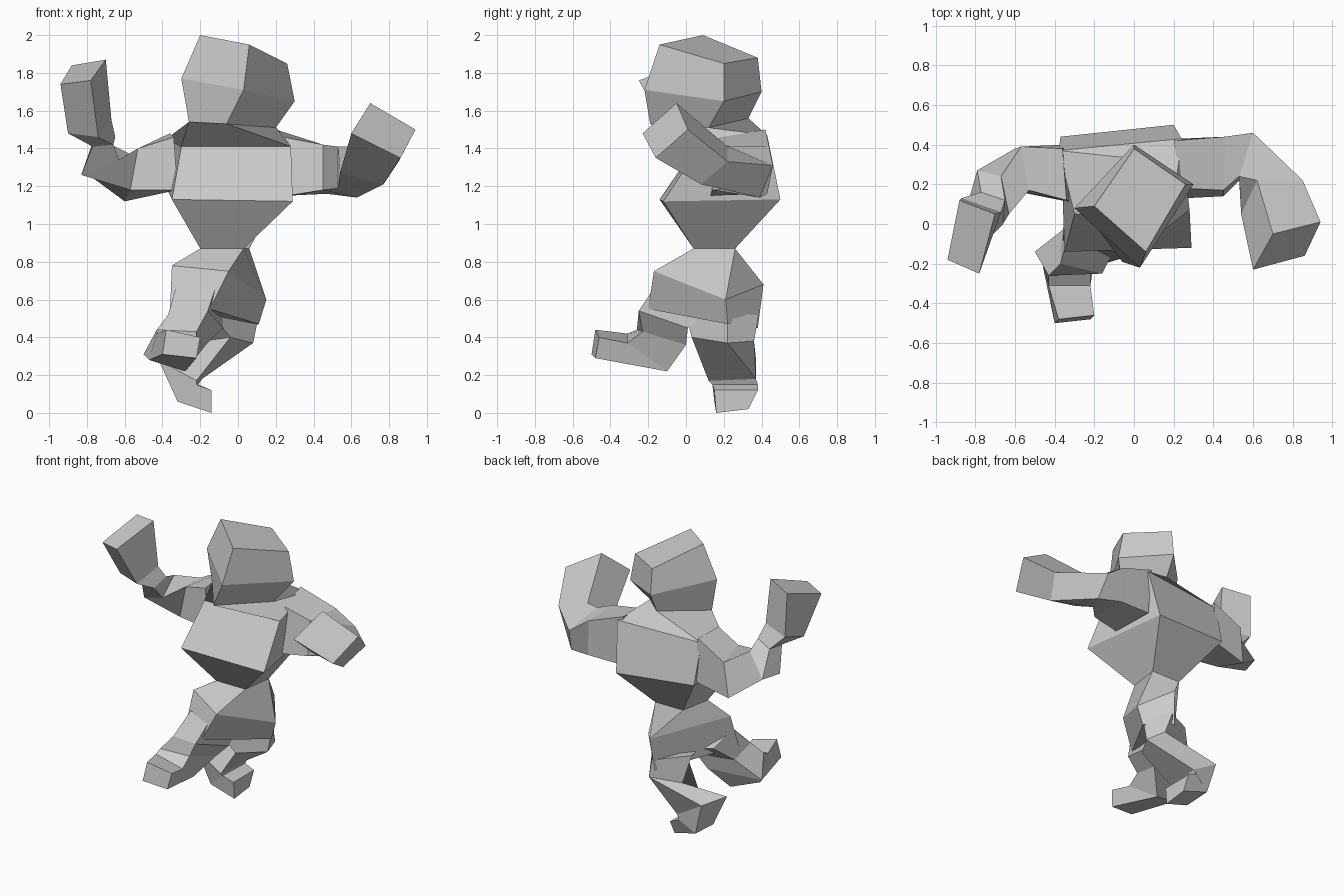
import bpy, bmesh


def loft(name, rings):
    """Skin four-sided cross-sections into a capped, flat-shaded solid."""
    bm = bmesh.new()
    loops = [[bm.verts.new(p) for p in ring] for ring in rings]
    for a, b in zip(loops, loops[1:]):
        for i in range(4):
            j = (i + 1) % 4
            bm.faces.new((a[i], a[j], b[j], b[i]))
    bm.faces.new(loops[0][::-1])
    bm.faces.new(loops[-1])
    bmesh.ops.recalc_face_normals(bm, faces=bm.faces)
    mesh = bpy.data.meshes.new(name)
    bm.to_mesh(mesh)
    bm.free()
    obj = bpy.data.objects.new(name, mesh)
    bpy.context.collection.objects.link(obj)
    return obj


# Rings shared by neighbouring parts
waist = [(-.20, .04, .87), (.03, .04, .87), (.06, .26, .87), (-.16, .26, .87)]
neck = [(-.26, .08, 1.54), (-.06, -.19, 1.53), (.20, .12, 1.51), (0, .33, 1.56)]

# Blocky head turned to a corner
loft("head", [
    neck,
    [(-.30, .08, 1.77), (.03, -.22, 1.71), (.30, .20, 1.65), (0, .40, 1.70)],
    [(-.20, .09, 2.0), (.06, -.14, 1.95), (.26, .20, 1.85), (0, .38, 1.88)],
])

# Wedge torso from waist to neck
loft("torso", [
    waist,
    [(-.35, -.14, 1.13), (.29, -.12, 1.12), (.20, .50, 1.13), (-.37, .44, 1.17)],
    [(-.30, .05, 1.41), (.28, .07, 1.41), (.24, .43, 1.47), (-.38, .37, 1.45)],
    neck,
])

# Hips, a twisted block under the waist
loft("hips", [
    waist,
    [(-.35, .0, .78), (-.05, -.17, .75), (.15, .21, .60), (.0, .41, .68)],
    [(-.36, -.08, .54), (-.15, -.2, .55), (.11, .22, .47), (-.02, .38, .45)],
])

# Arm reaching forward, on the +x side
loft("left_arm", [
    [(.26, .13, 1.15), (.24, .43, 1.16), (.20, .42, 1.50), (.24, .18, 1.46)],
    [(.45, .14, 1.18), (.47, .43, 1.16), (.46, .44, 1.41), (.45, .17, 1.42)],
    [(.53, .22, 1.19), (.63, .39, 1.14), (.60, .46, 1.31), (.53, .24, 1.41)],
    [(.54, .05, 1.27), (.77, .08, 1.21), (.85, .22, 1.33), (.62, .22, 1.41)],
    [(.60, -.23, 1.48), (.86, -.16, 1.35), (.94, .01, 1.50), (.70, -.05, 1.64)],
])

# Arm raised, on the -x side, pinched at the wrist
loft("right_arm", [
    [(-.32, .11, 1.18), (-.34, .40, 1.18), (-.36, .38, 1.48), (-.34, .12, 1.46)],
    [(-.57, .16, 1.18), (-.60, .38, 1.12), (-.57, .39, 1.37), (-.53, .17, 1.40)],
    [(-.83, .13, 1.26), (-.79, .27, 1.26), (-.67, .24, 1.42), (-.63, .05, 1.34)],
    [(-.77, .02, 1.41), (-.77, .16, 1.43), (-.65, .12, 1.46), (-.66, .0, 1.42)],
    [(-.90, -.04, 1.48), (-.87, .13, 1.53), (-.67, .06, 1.55), (-.74, -.08, 1.46)],
    [(-.94, -.18, 1.74), (-.88, .12, 1.84), (-.70, .05, 1.87), (-.78, -.25, 1.76)],
])

# Standing leg, its foot folding back under the shin
loft("left_leg", [
    [(-.14, .0, .52), (.11, .22, .52), (.0, .385, .52), (-.22, .25, .56)],
    [(-.04, .03, .40), (.08, .22, .37), (.04, .36, .38), (-.19, .31, .38)],
    [(-.22, .12, .17), (-.19, .37, .18), (-.38, .37, .29), (-.42, .14, .28)],
    [(-.22, .14, .15), (-.21, .38, .15), (-.32, .35, .07), (-.32, .15, .06)],
    [(-.14, .15, .12), (-.14, .38, .12), (-.14, .33, .02), (-.14, .16, 0)],
])

# Bent leg, foot pointing forward
loft("right_leg", [
    [(-.12, -.17, .66), (-.33, -.06, .66), (-.30, .12, .58), (-.08, .10, .52)],
    [(-.16, -.25, .54), (-.37, -.20, .52), (-.36, -.03, .46), (-.08, .01, .45)],
    [(-.22, -.23, .43), (-.43, -.26, .44), (-.50, -.14, .31), (-.17, 0, .36)],
    [(-.22, -.31, .37), (-.43, -.31, .42), (-.47, -.16, .28), (-.28, -.10, .22)],
    [(-.20, -.46, .40), (-.38, -.48, .44), (-.40, -.50, .31), (-.22, -.48, .29)],
])
